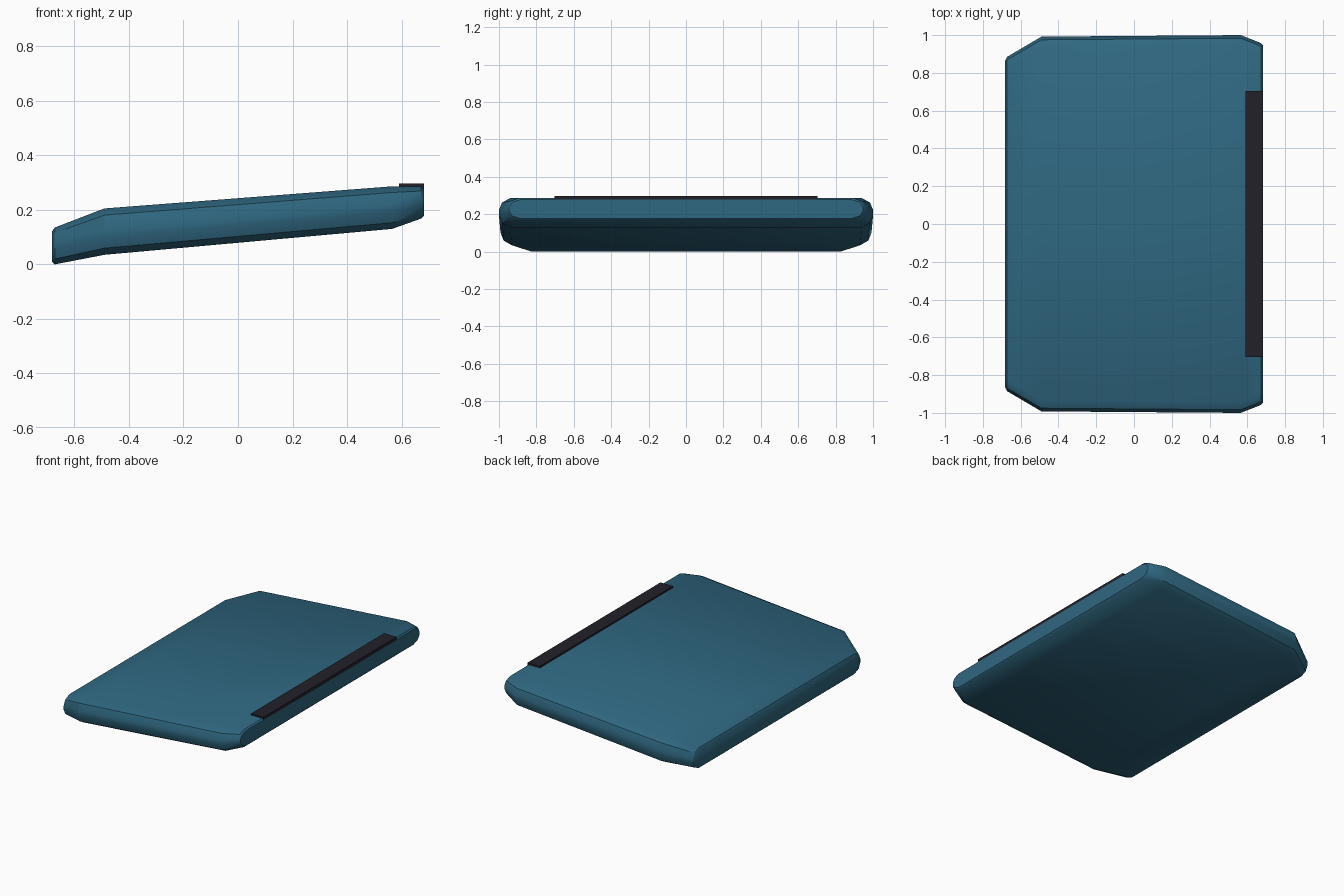
import bpy, bmesh, math

if "Cube" in bpy.data.objects:
    bpy.data.objects.remove(bpy.data.objects["Cube"])


def material(name, rgb):
    m = bpy.data.materials.new(name)
    m.diffuse_color = (*rgb, 1)
    m.use_nodes = True
    m.node_tree.nodes["Principled BSDF"].inputs["Base Color"].default_value = m.diffuse_color
    return m


teal = material("teal", (0.028, 0.135, 0.215))
black = material("charcoal", (0.016, 0.015, 0.023))


def add_object(name, bm, mat):
    bmesh.ops.recalc_face_normals(bm, faces=bm.faces)
    me = bpy.data.meshes.new(name)
    bm.to_mesh(me)
    bm.free()
    me.materials.append(mat)
    ob = bpy.data.objects.new(name, me)
    bpy.context.collection.objects.link(ob)
    return ob


def section(x, half, low, high, inset=0.0):
    """Flat slab section with two-step rounded corners."""
    r = 0.06
    w, z0, z1 = half - inset, low + inset, high - inset
    k = (z1 - z0) * 0.40
    corner = [(w - r, z1), (w - r * 0.28, z1 - k * 0.36), (w, z1 - k),
              (w, z0 + k), (w - r * 0.28, z0 + k * 0.36), (w - r, z0)]
    ring = corner + [(-y, z) for y, z in reversed(corner)]
    return [(x, y, z) for y, z in ring]


# Tilted slab body, lofted along x
bm = bmesh.new()
stations = [(-0.682, 0.875, 0.0, 0.13, 0.009), (-0.672, 0.885, 0.0, 0.135, 0),
            (-0.49, 0.992, 0.035, 0.205, 0), (0.565, 1.0, 0.13, 0.286, 0),
            (0.672, 0.958, 0.168, 0.286, 0), (0.682, 0.955, 0.17, 0.286, 0.008)]
rings = [[bm.verts.new(p) for p in section(*s)] for s in stations]
for a, b in zip(rings, rings[1:]):
    for i in range(len(a)):
        j = (i + 1) % len(a)
        bm.faces.new((a[i], a[j], b[j], b[i]))
bm.faces.new(rings[0])
bm.faces.new(rings[-1])
body = add_object("body", bm, teal)
bpy.context.view_layer.objects.active = body
body.select_set(True)
bpy.ops.object.shade_smooth_by_angle(angle=math.radians(30))

# Dark strip along the raised edge
bm = bmesh.new()
bmesh.ops.create_cube(bm, size=1)
for v in bm.verts:
    v.co = (0.636 + v.co.x * 0.092, v.co.y * 1.408, 0.286 + v.co.z * 0.022)
add_object("edge_strip", bm, black)
